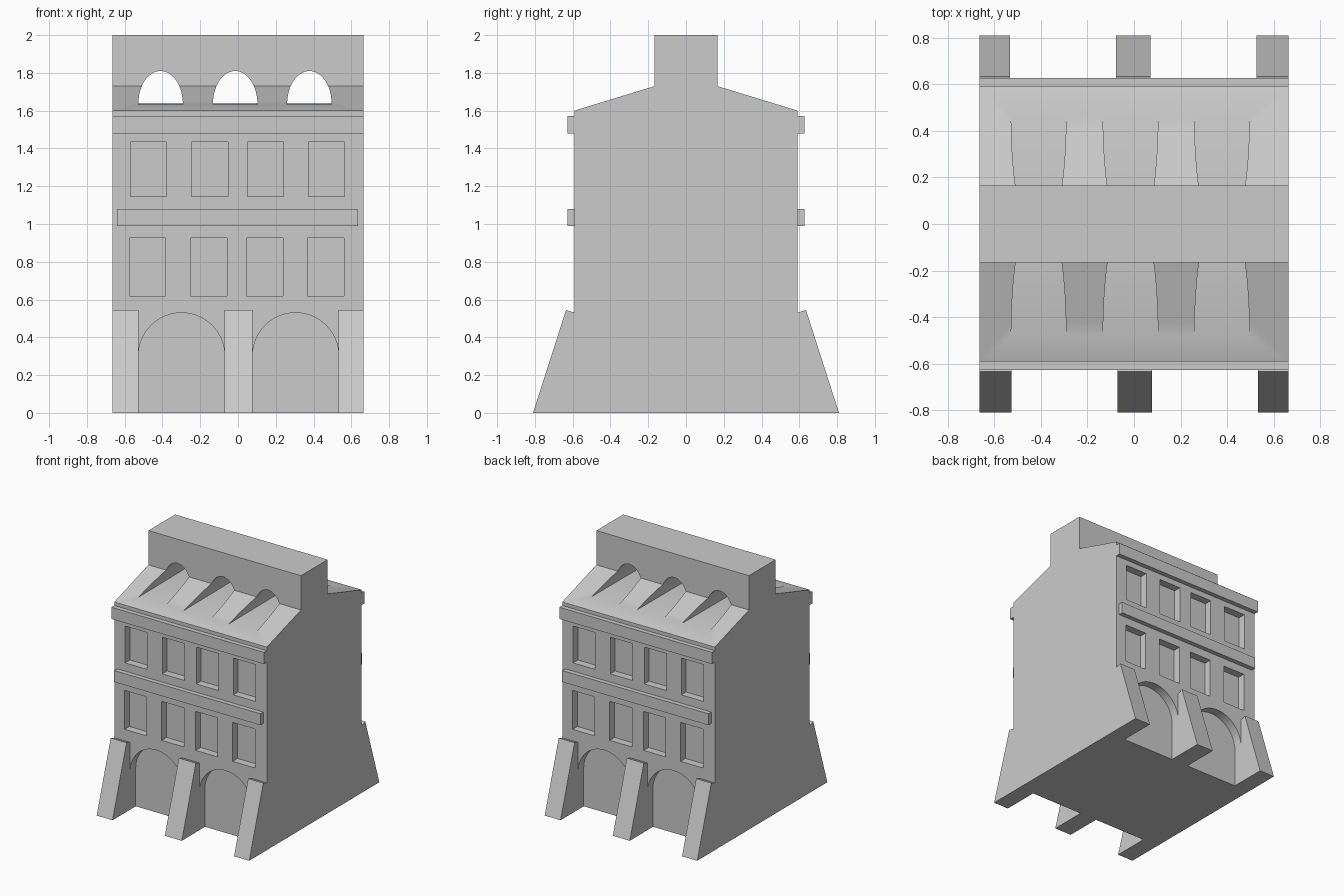
import bpy, bmesh
from math import pi, sin, cos
from mathutils import Matrix

cube = bpy.data.objects.get("Cube")
if cube:
    bpy.data.objects.remove(cube, do_unlink=True)

stone = bpy.data.materials.new("grey_stone")
stone.use_nodes = True
stone.diffuse_color = (0.6, 0.6, 0.6, 1)
stone.node_tree.nodes["Principled BSDF"].inputs["Base Color"].default_value = (0.6, 0.6, 0.6, 1)

W, D = 0.665, 0.591            # half width and half depth of the walls
TURN = Matrix.Rotation(pi, 4, 'Z')


def prism(bm, profile, axis, lo, hi):
    """Extrude a closed profile: (y, z) points along x, or (x, z) points along y."""
    place = (lambda p, t: (t, p[0], p[1])) if axis == 'x' else (lambda p, t: (p[0], t, p[1]))
    a = [bm.verts.new(place(p, lo)) for p in profile]
    b = [bm.verts.new(place(p, hi)) for p in profile]
    n = len(profile)
    faces = [bm.faces.new(a), bm.faces.new(b)]
    faces += [bm.faces.new((a[i], a[(i + 1) % n], b[(i + 1) % n], b[i])) for i in range(n)]
    bmesh.ops.recalc_face_normals(bm, faces=faces)
    return a + b


def both_sides(bm, profile, axis, lo, hi):
    """Prism on the front, repeated half a turn round on the back."""
    prism(bm, profile, axis, lo, hi)
    bmesh.ops.transform(bm, matrix=TURN, verts=prism(bm, profile, axis, lo, hi))


def rect(x0, x1, z0, z1):
    return [(x0, z0), (x1, z0), (x1, z1), (x0, z1)]


def arc(cx, z, rx, rz, n=32):
    return [(cx + rx * cos(pi * i / n), z + rz * sin(pi * i / n)) for i in range(n + 1)]


def finish(bm, name):
    mesh = bpy.data.meshes.new(name)
    bm.to_mesh(mesh)
    bm.free()
    mesh.materials.append(stone)
    obj = bpy.data.objects.new(name, mesh)
    bpy.context.collection.objects.link(obj)
    return obj


# House body with sloping roof and raised ridge block
half = [(D, 0), (D, 1.6), (0.166, 1.73), (0.166, 2)]
bm = bmesh.new()
prism(bm, half + [(-y, z) for y, z in reversed(half)], 'x', -W, W)
body = finish(bm, "house_body")

# Cutters: window recesses, arched doorways and roof tunnels
bm = bmesh.new()
for shift, z0, z1 in ((0, 1.145, 1.435), (-0.005, 0.62, 0.927)):
    for x in (-0.474, -0.15, 0.146, 0.469):
        both_sides(bm, rect(x + shift - 0.096, x + shift + 0.096, z0, z1), 'y', -0.8, -D + 0.06)
for x in (-0.299, 0.305):
    door = [(x - 0.228, -0.1), (x + 0.228, -0.1)] + arc(x, 0.302, 0.228, 0.228)
    both_sides(bm, door, 'y', -0.9, -D + 0.07)
for x in (-0.41, -0.015, 0.378):
    tunnel = prism(bm, arc(x, 1.636, 0.118, 0.175), 'y', -0.9, 0.9)
    bmesh.ops.transform(bm, matrix=Matrix.Rotation(0.006, 4, 'X'), verts=tunnel)
cutter = finish(bm, "opening_cutter")
cutter.hide_render = True

cut = body.modifiers.new("openings", 'BOOLEAN')
cut.operation, cut.solver, cut.object = 'DIFFERENCE', 'EXACT', cutter
bpy.ops.object.select_all(action='DESELECT')
body.select_set(True)
bpy.context.view_layer.objects.active = body
bpy.ops.object.modifier_apply(modifier=cut.name)
bpy.data.objects.remove(cutter, do_unlink=True)
bpy.ops.object.shade_smooth_by_angle(angle=0.5)

# Eaves cornices and the narrower bands between storeys
for name, x0, x1, z0, z1 in (("eaves_cornice", -W, W, 1.48, 1.572),
                             ("storey_band", -0.64, 0.635, 0.99, 1.08)):
    bm = bmesh.new()
    both_sides(bm, rect(x0, x1, z0, z1), 'y', -0.627, -D)
    finish(bm, name)

# Sloping buttresses beside the doorways
slope = [(-0.81, 0), (-0.635, 0.545), (-D, 0.53), (-D, 0)]
for name, x0, x1 in (("right_buttress", -W, -0.527), ("middle_buttress", -0.071, 0.077),
                     ("left_buttress", 0.533, W)):
    bm = bmesh.new()
    both_sides(bm, slope, 'x', x0, x1)
    finish(bm, name)
